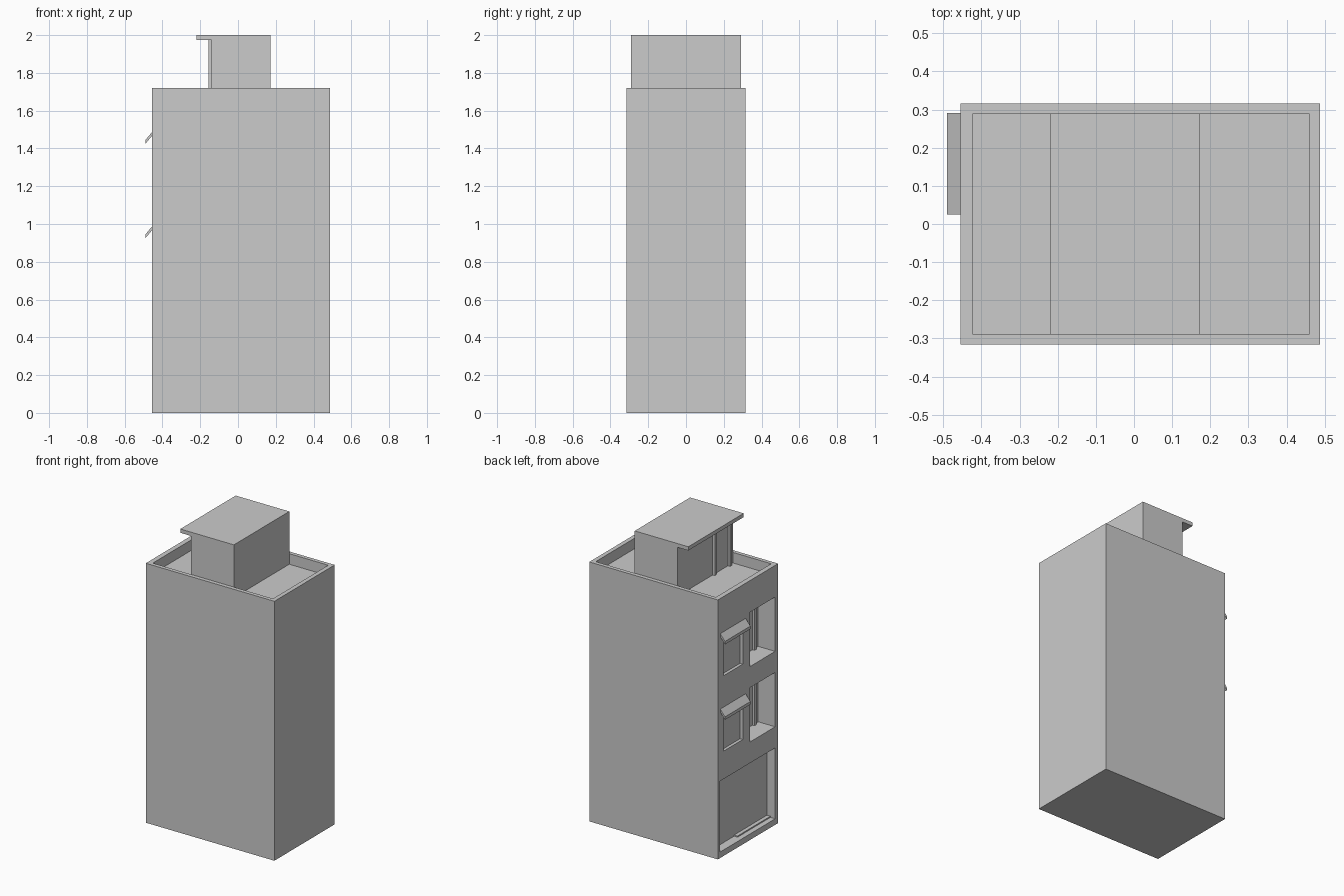
import bpy, bmesh

if "Cube" in bpy.data.objects:
    bpy.data.objects.remove(bpy.data.objects["Cube"])


def box(name, x, y, z):
    """Axis-aligned box from (min, max) ranges."""
    bm = bmesh.new()
    bmesh.ops.create_cube(bm, size=1)
    for v in bm.verts:
        v.co = [r[0] if c < 0 else r[1] for c, r in zip(v.co, (x, y, z))]
    me = bpy.data.meshes.new(name)
    bm.to_mesh(me)
    bm.free()
    ob = bpy.data.objects.new(name, me)
    bpy.context.collection.objects.link(ob)
    return ob


def cut(target, x, y, z):
    """Carve a box out of the target and discard the cutter."""
    cutter = box("cutter", x, y, z)
    cutter.hide_render = True
    mod = target.modifiers.new("cut", 'BOOLEAN')
    mod.operation, mod.solver, mod.object = 'DIFFERENCE', 'EXACT', cutter
    bpy.context.view_layer.objects.active = target
    bpy.ops.object.modifier_apply(modifier=mod.name)
    bpy.data.objects.remove(cutter)


def extrude_y(name, profile, y0, y1):
    """Extrude an x-z profile along y."""
    bm = bmesh.new()
    face = bm.faces.new([bm.verts.new((x, y0, z)) for x, z in profile])
    res = bmesh.ops.extrude_face_region(bm, geom=[face])
    verts = [g for g in res["geom"] if isinstance(g, bmesh.types.BMVert)]
    bmesh.ops.translate(bm, verts=verts, vec=(0, y1 - y0, 0))
    bmesh.ops.recalc_face_normals(bm, faces=bm.faces)
    me = bpy.data.meshes.new(name)
    bm.to_mesh(me)
    bm.free()
    ob = bpy.data.objects.new(name, me)
    bpy.context.collection.objects.link(ob)


FX = -0.455   # facade plane
ROOF = 1.65   # roof terrace level

# Main block with a sunken roof terrace
body = box("building_body", (FX, 0.488), (-0.316, 0.316), (0, 1.72))
cut(body, (-0.422, 0.459), (-0.29, 0.29), (ROOF, 1.8))

# Ground floor entrance recess and its threshold
cut(body, (-0.5, FX + 0.06), (-0.284, 0.295), (0.04, 0.51))
box("entrance_step", (FX + 0.035, FX + 0.065), (-0.284, 0.06), (0.035, 0.048))

# Upper floors: window, sloped canopy, balcony recess with door
for i, dz in enumerate((0, 0.5), start=1):
    cut(body, (-0.5, FX + 0.02), (0.055, 0.258), (0.695 + dz, 0.94 + dz))
    cut(body, (-0.5, FX + 0.125), (-0.284, -0.02), (0.65 + dz, 1.01 + dz))
    extrude_y(f"canopy_{i}", [(FX + 0.005, 0.993 + dz), (-0.49, 0.945 + dz),
                              (-0.49, 0.925 + dz), (FX + 0.005, 0.973 + dz)],
              0.025, 0.291)
    for y in (-0.245, -0.06):
        box(f"balcony_door_jamb_{i}", (FX + 0.11, FX + 0.13), (y, y + 0.02),
            (0.65 + dz, 0.96 + dz))
    box(f"balcony_door_lintel_{i}", (FX + 0.11, FX + 0.13), (-0.245, -0.04),
        (0.96 + dz, 0.98 + dz))

# Rooftop room with an overhanging roof: one profile run across the terrace
extrude_y("rooftop_room", [(0.173, ROOF), (0.173, 2.0), (-0.22, 2.0),
                           (-0.22, 1.975), (-0.14, 1.975), (-0.14, ROOF)],
          -0.29, 0.29)

# Rooftop door frame
for y in (-0.26, -0.1):
    box("rooftop_door_jamb", (-0.155, -0.135), (y, y + 0.02), (ROOF, 1.975))
box("rooftop_door_lintel", (-0.155, -0.135), (-0.24, -0.1), (1.94, 1.975))
